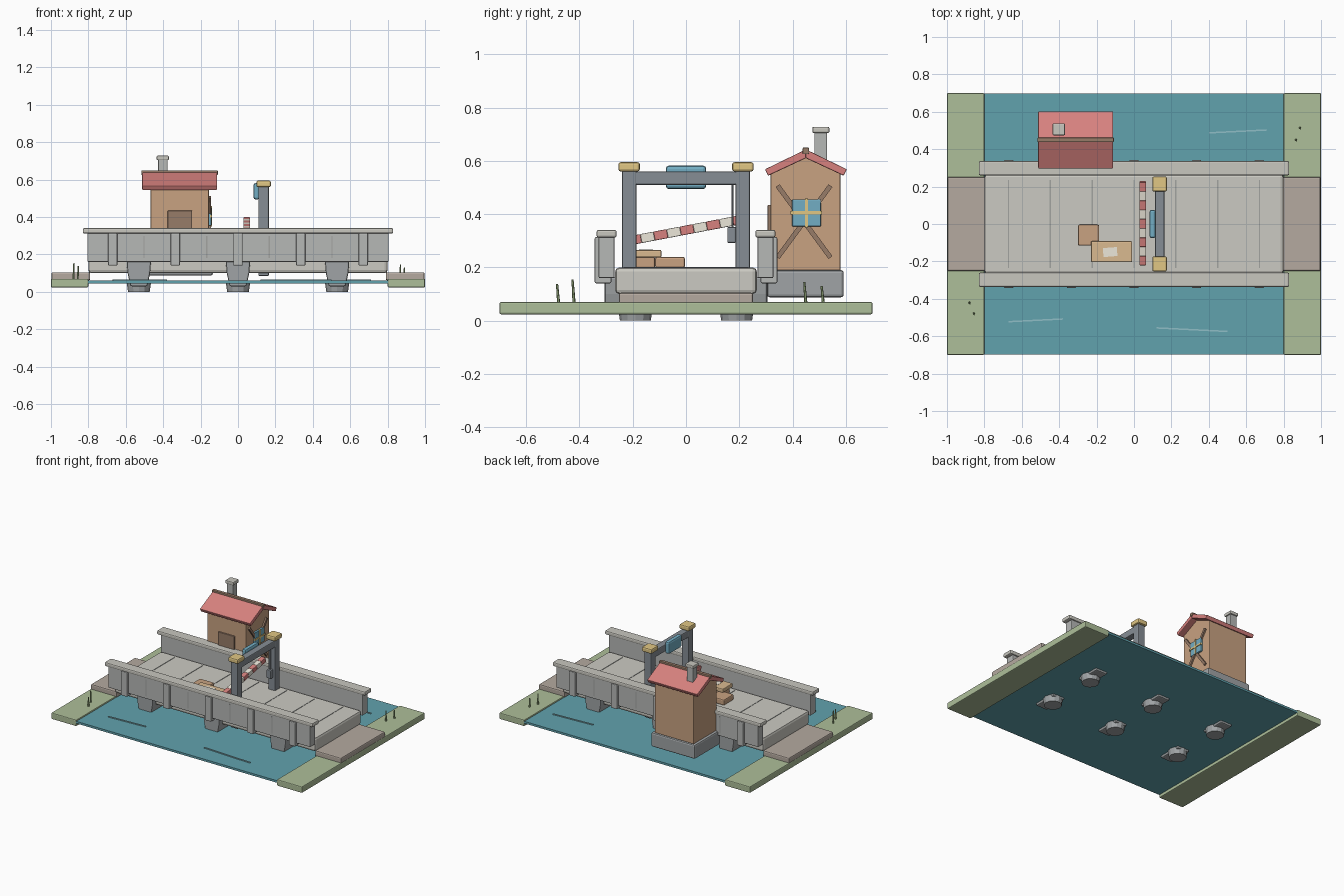
import bpy, bmesh, math
from mathutils import Vector, Matrix

if "Cube" in bpy.data.objects:
    bpy.data.objects.remove(bpy.data.objects["Cube"])

COL = dict(grass=(.42, .52, .32), water=(.12, .36, .42), path=(.46, .40, .35), deck=(.60, .59, .54),
           stone=(.47, .48, .47), pale=(.58, .57, .52), pier=(.35, .37, .38), iron=(.24, .27, .30),
           gold=(.75, .57, .23), blue=(.17, .42, .55), red=(.68, .22, .21), white=(.84, .80, .70),
           wood=(.58, .36, .22), dark=(.31, .20, .14), crate=(.70, .49, .28), ripple=(.28, .52, .57),
           reed=(.33, .44, .22), seam=(.36, .37, .35))
MATS = {}


def mat(name):
    if name not in MATS:
        m = bpy.data.materials.new(name)
        m.diffuse_color = (*COL[name], 1)
        m.use_nodes = True
        m.node_tree.nodes["Principled BSDF"].inputs["Base Color"].default_value = m.diffuse_color
        MATS[name] = m
    return MATS[name]


def finish(bm, name, color, bevel=0.0):
    bmesh.ops.recalc_face_normals(bm, faces=bm.faces)
    me = bpy.data.meshes.new(name)
    bm.to_mesh(me)
    bm.free()
    ob = bpy.data.objects.new(name, me)
    bpy.context.collection.objects.link(ob)
    me.materials.append(mat(color))
    if bevel:
        b = ob.modifiers.new("Bevel", "BEVEL")
        b.width, b.segments, b.limit_method = bevel, 2, 'ANGLE'
    return ob


def box(name, x, y, z, color, bevel=0.0, rot=None):
    """Box from (min, max) ranges, optionally turned by (angle, axis) about its centre."""
    bm = bmesh.new()
    bmesh.ops.create_cube(bm, size=1)
    size = [r[1] - r[0] for r in (x, y, z)]
    mid = Vector([(r[1] + r[0]) / 2 for r in (x, y, z)])
    m = Matrix.Translation(mid)
    if rot:
        m = m @ Matrix.Rotation(rot[0], 4, rot[1])
    bm.transform(m @ Matrix.Diagonal((*size, 1)))
    return finish(bm, name, color, bevel)


def rod(name, p, q, r, color, r2=None, sides=8):
    p, q = Vector(p), Vector(q)
    bm = bmesh.new()
    bmesh.ops.create_cone(bm, cap_ends=True, segments=sides, radius1=r,
                          radius2=r if r2 is None else r2, depth=(q - p).length)
    bm.transform(Matrix.Translation((p + q) / 2) @ Vector((0, 0, 1)).rotation_difference(q - p).to_matrix().to_4x4())
    return finish(bm, name, color)


def prism(name, pts, lo, hi, axis, color, bevel=0.0):
    """Profile extruded along x (points are y, z) or y (points are x, z)."""
    bm = bmesh.new()
    vs = [bm.verts.new((lo, a, b) if axis == 'x' else (a, lo, b)) for a, b in pts]
    f = bm.faces.new(vs)
    ext = bmesh.ops.extrude_face_region(bm, geom=[f])
    d = (hi - lo, 0, 0) if axis == 'x' else (0, hi - lo, 0)
    bmesh.ops.translate(bm, vec=d, verts=[v for v in ext['geom'] if isinstance(v, bmesh.types.BMVert)])
    return finish(bm, name, color, bevel)


def span(c, w):
    return (c - w / 2, c + w / 2)


def mir(s, a, b):
    return tuple(sorted((s * a, s * b)))


# River, banks and approach paths
box("water", (-.93, .93), (-.698, .698), (.045, .06), "water")
for s in (-1, 1):
    box("bank", mir(s, .8, 1), (-.7, .7), (.024, .07), "grass", .006)
    box("approach_path", mir(s, .79, .998), (-.252, .252), (.062, .105), "path", .008)
for x, y, w, a in ((-.525, -.515, .29, .05), (.31, -.565, .38, -.05), (.555, .495, .31, .05)):
    box("ripple", span(x, w), span(y, .008), (.058, .066), "ripple", rot=(a, 'Z'))

# Reeds on the banks
for x, y, h in ((-.88, -.42, .155), (-.857, -.478, .138), (.866, .45, .145), (.887, .515, .13)):
    rod("reed", (x, y, .065), (x + .003, y - .006, h), .006, "reed", .004, 6)

# Deck with slab joints
box("deck", (-.8, .8), (-.266, .266), (.1, .2), "deck", .016)
for i in range(-3, 4):
    box("deck_joint", span(i * .2235, .007), (-.235, .235), (.195, .202), "seam")

# Parapets, copings, pilasters, wall joints
for s in (-1, 1):
    box("parapet", (-.805, .805), mir(s, .268, .328), (.16, .32), "stone", .005)
    box("coping", (-.83, .83), mir(s, .26, .336), (.312, .341), "pale", .008)
    for i in range(-2, 3):
        box("pilaster", span(i * .335, .05), mir(s, .28, .343), (.14, .314), "stone", .006)
    for i in (-1.5, -.5, .5, 1.5):
        box("wall_joint", span(i * .335, .007), mir(s, .32, .33), (.18, .3), "seam")

    # Tapered piers on round footings
    for x in (-.53, 0, .53):
        lo, hi = mir(s, .13, .305)
        prism("pier", [(x - .065, .165), (x - .06, .1), (x - .045, .03), (x + .045, .03), (x + .06, .1), (x + .065, .165)],
              lo, hi, 'y', "pier", .008)
        rod("footing", (x, s * .19, 0), (x, s * .19, .05), .058, "pier", .065, 12)

    # Gate posts and caps
    box("gate_post", span(.137, .056), mir(s, .186, .24), (.085, .565), "iron", .006)
    box("post_cap", span(.137, .078), mir(s, .173, .254), (.56, .595), "gold", .009)

# Gate beam, blank sign, hanging counterweight
box("gate_beam", (.112, .162), (-.2, .2), (.51, .56), "iron", .006)
box("sign_panel", (.083, .116), (-.076, .076), (.494, .582), "blue", .012)
rod("weight_cord", (.135, .174, .34), (.135, .174, .515), .004, "iron")
box("counterweight", span(.135, .035), (.155, .187), (.292, .352), "iron", .005)

# Striped barrier arm
p, q = Vector((.047, -.218, .299)), Vector((.047, .226, .383))
tilt = math.atan2(q.z - p.z, q.y - p.y)
for i in range(9):
    c = p.lerp(q, (i + .5) / 9)
    box("barrier_stripe", span(c.x, .035), span(c.y, (q - p).length / 9), span(c.z, .034),
        "white" if i % 2 else "red", .003, (tilt, 'X'))

# Crates on the deck
box("small_crate", (-.3, -.186), (-.116, -.004), (.198, .24), "wood", .008)
box("long_crate", (-.215, -.022), (-.192, -.117), (.198, .24), "wood", .005)
box("crate_lid", (-.23, -.01), (-.204, -.092), (.237, .266), "crate", .006)
box("crate_label", (-.165, -.09), (-.174, -.126), (.264, .268), "white", rot=(.08, 'Z'))

# Keeper's hut: plinth, gabled body, door
box("hut_plinth", (-.485, -.135), (.304, .592), (.088, .19), "pier", .01)
prism("hut_body", [(.317, .188), (.58, .188), (.58, .555), (.449, .627), (.317, .555)], -.467, -.156, 'x', "wood", .005)
box("hut_door", (-.376, -.245), (.306, .322), (.19, .435), "dark", .004)

# Hut roof slabs, ridge and chimney
for s in (-1, 1):
    pts = [(.45 + s * a, b) for a, b in ((0, .61), (0, .643), (.154, .568), (.142, .544))]
    prism("roof_slope", pts, -.512, -.112, 'x', "red", .004)
box("roof_ridge", (-.516, -.108), span(.45, .024), (.625, .65), "dark", .004)
box("chimney", span(-.402, .05), span(.506, .048), (.57, .71), "stone", .004)
box("chimney_cap", span(-.402, .066), span(.506, .064), (.704, .728), "pale", .006)

# Gable window and crossed braces
for s in (-1, 1):
    a = s * math.atan2(.265, .195)
    box("cross_brace", (-.162, -.145), span(.443, .335), span(.372, .018), "dark", rot=(a, 'X'))
box("window_pane", (-.16, -.143), (.398, .506), (.354, .455), "blue", .003)
box("window_bar", (-.15, -.138), (.392, .51), span(.405, .012), "gold")
box("window_bar", (-.15, -.138), span(.452, .012), (.35, .459), "gold")
